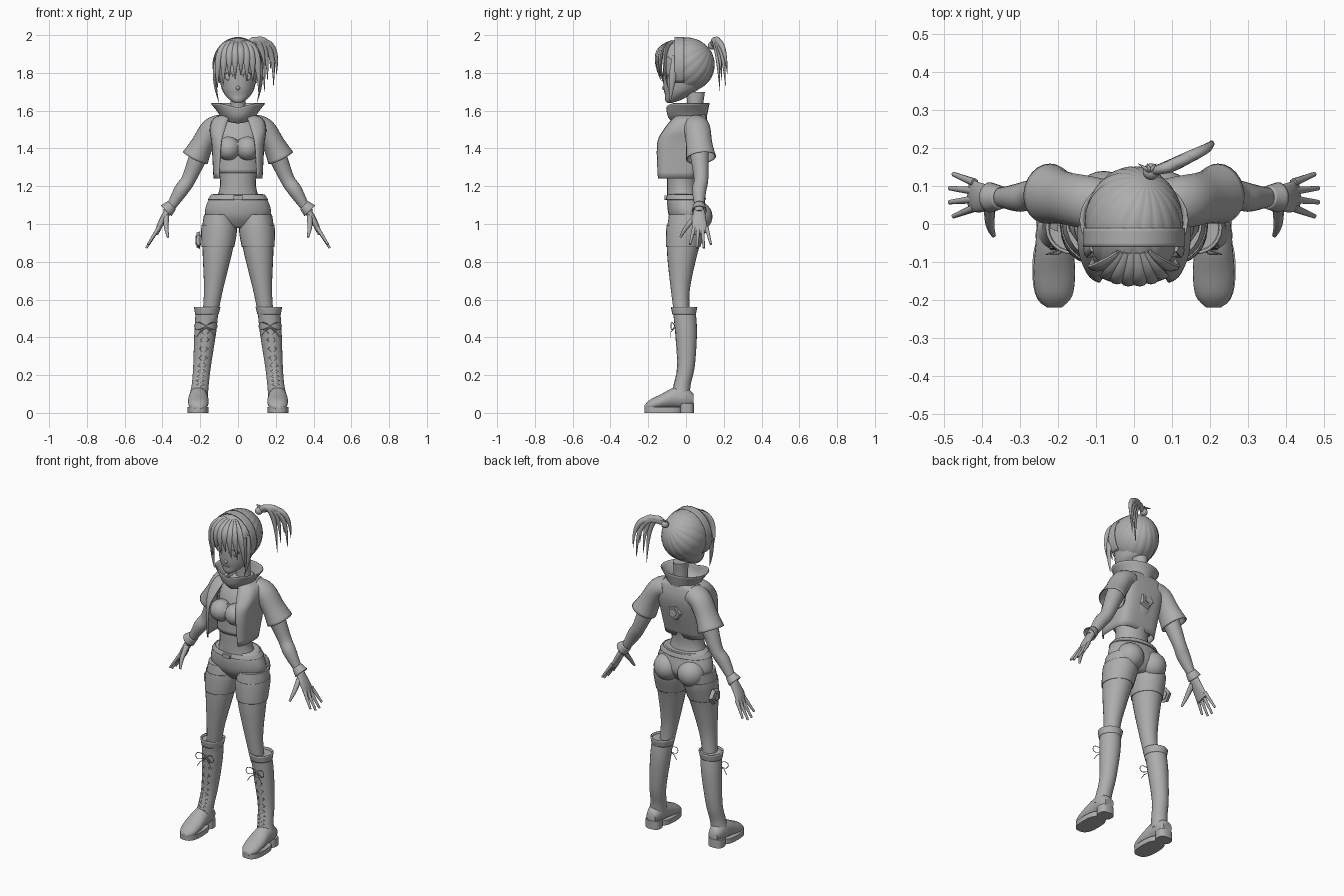
import bpy, bmesh, math
from mathutils import Vector, Matrix

if "Cube" in bpy.data.objects:
    bpy.data.objects.remove(bpy.data.objects["Cube"])

GREY = (.42, .42, .42, 1)
clay = bpy.data.materials.new("plain_grey")
clay.use_nodes = True
clay.diffuse_color = GREY
clay.node_tree.nodes["Principled BSDF"].inputs["Base Color"].default_value = GREY
X, Y, Z = Matrix.Identity(3)


def place(name, data, mirror):
    data.materials.append(clay)
    ob = bpy.data.objects.new(name, data)
    bpy.context.collection.objects.link(ob)
    if mirror:
        ob.modifiers.new("mirror", "MIRROR")
    return ob


def finish(name, bm, mirror=False, thick=0, keep=None):
    if keep:
        lost = [v for v in bm.verts if not keep(v.co)]
        bmesh.ops.delete(bm, geom=lost, context="VERTS")
    bmesh.ops.recalc_face_normals(bm, faces=bm.faces)
    for face in bm.faces:
        face.smooth = True
    mesh = bpy.data.meshes.new(name)
    bm.to_mesh(mesh)
    bm.free()
    mesh.set_sharp_from_angle(angle=1)
    ob = place(name, mesh, mirror)
    if thick:
        ob.modifiers.new("thickness", "SOLIDIFY").thickness = thick


def resample(rows, steps=4):
    """Smooth curve through rows of numbers; a missing last radius repeats the one before."""
    rows = [(*row, row[-1])[:5] for row in rows]
    padded = [rows[0], *rows, rows[-1]]
    result = []
    for before, start, end, after in zip(padded, rows, rows[1:], padded[3:]):
        for step in range(steps):
            t = step / steps
            row = []
            for o, a, b, c in zip(before, start, end, after):
                leave, arrive, gap = (b - o) / 2, (c - a) / 2, b - a
                bend = 3 * gap - 2 * leave - arrive
                row.append(a + t * (leave + t * (bend + t * (leave + arrive - 2 * gap))))
            result.append(row)
    return result + [rows[-1]]


def bridge(bm, loops, closed):
    count = len(loops[0])
    for low, high in zip(loops, loops[1:]):
        for k in range(count if closed else count - 1):
            n = (k + 1) % count
            bm.faces.new((low[k], low[n], high[n], high[k]))


def loft(name, rings, along=Y, axis=None, power=1, mirror=False, thick=0, seg=24, warp=None, keep=None):
    """Skin rings of (x, y, z, radius across, radius along); a thickness leaves the ends open."""
    bm, loops = bmesh.new(), []
    rings = resample(rings)
    centres = [Vector(ring[:3]) for ring in rings]
    for i, (*_, across, depth) in enumerate(rings):
        path = axis or (centres[min(i + 1, len(rings) - 1)] - centres[max(i - 1, 0)]).normalized()
        side = path.cross(along).normalized()
        other = side.cross(path)
        loop = []
        for k in range(seg):
            c, s = (math.copysign(abs(q) ** power, q)
                    for q in (math.cos(math.tau * k / seg), math.sin(math.tau * k / seg)))
            co = centres[i] + side * across * c + other * depth * s
            if warp:
                warp(co)
            loop.append(bm.verts.new(co))
        loops.append(loop)
    bridge(bm, loops, True)
    if not thick:
        bm.faces.new(loops[0])
        bm.faces.new(loops[-1])
    finish(name, bm, mirror, thick, keep)


def tower(name, *rings, **options):
    """Centred upright loft from rings of (y, z, half width, half depth)."""
    loft(name, [(0, *ring) for ring in rings], axis=Z, **options)


def ball(name, centre, radius, squash=1, mirror=False):
    bm = bmesh.new()
    shape = Matrix.Translation(centre) @ Matrix.Diagonal((radius, radius * squash, radius, 1))
    bmesh.ops.create_uvsphere(bm, u_segments=24, v_segments=16, radius=1, matrix=shape)
    finish(name, bm, mirror)


def strand(name, root, bend, tip, width, depth, mirror=False):
    """Tapered lock of hair along a quadratic curve."""
    root, bend, tip = Vector(root), Vector(bend), Vector(tip)
    rings = []
    for i in range(7):
        t = i / 6
        taper = max(.04, (1 - t ** 2.5) * min(1, .6 + t))
        rings.append((*root.lerp(bend, t).lerp(bend.lerp(tip, t), t), width * taper, depth * taper))
    loft(name, rings, mirror=mirror, seg=8)


def cord(name, points, radius, mirror=True):
    curve = bpy.data.curves.new(name, "CURVE")
    curve.dimensions, curve.bevel_depth, curve.bevel_resolution = "3D", radius, 1
    spline = curve.splines.new("POLY")
    spline.points.add(len(points) - 1)
    for point, co in zip(spline.points, points):
        point.co = (*co, 1)
    place(name, curve, mirror)


def pentagon(name, centre, turn):
    bm = bmesh.new()
    for size, depth in ((.05, .02), (.03, .03)):
        bmesh.ops.create_cone(bm, cap_ends=True, segments=5, radius1=size, radius2=size * .8, depth=depth,
                              matrix=Matrix.Translation(centre) @ turn)
    finish(name, bm)


# Torso, cropped top and neck
tower("torso", (-.01, 1.1, .13, .09), (-.02, 1.2, .095, .08), (-.01, 1.33, .11, .09),
      (.01, 1.42, .12, .09), (.03, 1.5, .12, .08), (.06, 1.58, .05, .05))
tower("crop_top", (-.02, 1.27, .11, .08), (0, 1.38, .12, .1), (.01, 1.45, .13, .1), thick=.004)
ball("bust", (.05, -.09, 1.4), .063, mirror=True)
tower("neck", (.06, 1.53, .05, .05), (.05, 1.6, .04, .04), (.05, 1.7, .04, .05))

# Open cropped jacket, boxy in section: height, opening, half width, front, back
bm, rows = bmesh.new(), []
for z, opening, width, front, back in resample((
        (1.24, .1, .13, -.16, .06), (1.42, .09, .14, -.16, .11), (1.5, .07, .15, -.12, .12),
        (1.56, .05, .13, -.07, .11), (1.58, .04, .07, -.04, .1))):
    first = math.asin((opening / width) ** 2)
    row = []
    for k in range(17):
        angle = first + (math.pi - first) * k / 16
        reach = math.copysign(math.sqrt(abs(math.cos(angle))), math.cos(angle))
        row.append(bm.verts.new((width * math.sqrt(abs(math.sin(angle))),
                                 (front + back) / 2 - (back - front) / 2 * reach, z)))
    rows.append(row)
bridge(bm, rows, False)
finish("jacket", bm, True, .005)
loft("sleeve", [(.09, .05, 1.52, .06, .07), (.14, .06, 1.5, .06, .07), (.19, .07, 1.42, .06, .07),
                (.226, .08, 1.35, .073, .08)], mirror=True, thick=.005)


def dip_front(co):
    co.z -= .25 * max(0, -co.y) * max(0, 1 - abs(co.x) / .1)


tower("collar", (.02, 1.55, .08, .08), (.01, 1.59, .1, .1), (.01, 1.64, .14, .11), thick=.005, warp=dip_front)
quarter = math.pi / 2
pentagon("back_emblem", (0, .11, 1.41), Matrix.Rotation(-quarter, 4, "X") @ Matrix.Rotation(quarter, 4, "Z"))

# Arms, cuffs and hands
loft("arm", [(.14, .06, 1.5, .05), (.2, .07, 1.38, .05), (.26, .08, 1.24, .038), (.3, .07, 1.18, .038),
             (.35, .07, 1.1, .026), (.38, .07, 1.06, .022)], mirror=True)
loft("cuff", [(.35, .07, 1.1, .03), (.38, .07, 1.07, .04)], mirror=True, thick=.005)
loft("palm", [(.37, .07, 1.07, .02, .03), (.41, .07, 1, .016, .04), (.43, .08, .95, .01, .04)], mirror=True)
for i in range(4):
    spread = i - 1.5
    drop = .01 * spread ** 2
    loft(f"finger_{i + 1}", [(.42, .076 + .022 * spread, .98, .011),
                             (.487 - drop / 2, .076 + .037 * spread, .87 + drop, .006)], mirror=True, seg=10)
loft("thumb", [(.38, .05, 1.04, .016), (.38, 0, .98, .012), (.37, -.03, .93, .006)], mirror=True, seg=10)

# Trousers, belt and thigh pouch
tower("hips", (.01, .98, .07, .06), (.01, 1.04, .17, .1), (0, 1.12, .16, .1), (0, 1.16, .13, .09))
ball("seat", (.08, .06, 1.04), .08, mirror=True)
thigh = [(.1, .01, 1.05, .08, .1), (.1, 0, .97, .09, .1), (.11, -.02, .84, .077, .08),
         (.13, -.03, .65, .05, .05), (.15, -.02, .5, .04, .04)]
loft("thigh", thigh, axis=Z, mirror=True)
loft("thigh_band", [(x, y, z, across + .005, depth + .005) for x, y, z, across, depth in resample(thigh)
                    if .87 < z < 1], axis=Z, mirror=True, thick=.004)
tower("belt", (0, 1.13, .16, .107), (0, 1.155, .143, .1), thick=.006)
loft("buckle", [(0, y, 1.14, .012, .024) for y in (-.09, -.115)], along=X, power=.3)
pentagon("thigh_pouch", (-.21, .02, .915), Matrix.Rotation(-quarter, 4, "Y"))

# Laced boots
boot = [(.163, -.01, .55, .06), (.173, 0, .43, .058), (.19, 0, .25, .047), (.2, -.02, .15, .045), (.21, -.03, .08, .05)]
loft("boot_shaft", boot, axis=Z, mirror=True)
loft("boot_cuff", [(.165, -.01, .52, .062), (.163, -.01, .56, .07)], axis=Z, mirror=True, thick=.008)
loft("boot_foot", [(.21, .04, .07, .03, .03), (.21, 0, .08, .055, .045), (.21, -.06, .08, .056, .05),
                   (.21, -.13, .06, .04, .055), (.21, -.19, .04, .03, .047), (.21, -.22, .03, .01, .02)],
     along=X, axis=-Y, mirror=True)
for name, y, width, depth, top in (("boot_sole", -.12, .056, .1, .03), ("boot_heel", .005, .046, .038, .05)):
    loft(name, [(.212, y, z, width, depth) for z in (0, top)], axis=Z, power=.75, mirror=True)
for side in (-1, 1):
    cord("boot_lace", [(x + side * .022 * (-1) ** i, y - depth * .94, z)
                       for i, (x, y, z, across, depth) in enumerate(resample(boot)) if z < .46], .003)
    cord("lace_tail", [(.17, -.06, .45), (.17 + side * .03, -.08, .43), (.17 + side * .05, -.08, .4)], .002)
turns = [math.tau * k / 24 for k in range(25)]
cord("lace_bow", [(.17 + .06 * math.cos(a), -.06 - .02 * abs(math.cos(a)), .46 + .02 * math.sin(2 * a))
                  for a in turns], .002)

# Head and face
tower("head", (-.09, 1.64, .014, .01), (-.07, 1.655, .04, .04), (-.045, 1.685, .07, .067), (-.02, 1.73, .09, .1),
      (0, 1.85, .11, .12), (0, 1.92, .09, .1), (0, 1.96, .04, .05))
ball("nose", (0, -.117, 1.72), .011, mirror=False)
ball("eye", (.05, -.102, 1.78), .02, squash=.4, mirror=True)
lash = [(.05 + .025 * math.cos(a), 1.782 + .018 * math.sin(a)) for a in turns[:13]]
cord("upper_lash", [(x, -.01 - .115 * math.sqrt(1 - (x / .11) ** 2), z) for x, z in lash], .003)
cord("mouth", [(x, -.112, 1.69) for x in (-.02, .02)], .002, mirror=False)

# Hair cap with grooves running to the ponytail root
bm = bmesh.new()
bmesh.ops.create_uvsphere(bm, u_segments=96, v_segments=32, radius=1)
turn = Vector((.25, .75, .6)).to_track_quat("Z", "Y").to_matrix()
for v in bm.verts:
    groove = .025 * abs(math.cos(9 * math.atan2(v.co.y, v.co.x))) ** 12 * v.co.xy.length
    x, y, z = turn @ v.co * (1 - groove)
    v.co = (x * .13, y * .152, z * .145 + 1.843)
finish("hair_cap", bm, keep=lambda co: co.y > -.04 or co.z > 1.87)
loft("headband", [(0, y, 1.84, .15, .135) for y in (-.06, -.01)], along=X, axis=Y, thick=.006, seg=48,
     keep=lambda co: co.z > 1.74)
for i in range(8):
    x = .031 * (i - 3.5)
    bulge = math.sqrt(1 - (x / .135) ** 2)
    strand(f"fringe_{i + 1}", (x * .35, -.075, 1.96), (x * 1.1, -.07 - .125 * bulge, 1.93),
           (x, -.02 - .118 * bulge, 1.79 - 6 * x * x - .02 * (i % 2)), .026, .014)
strand("side_lock", (.11, -.06, 1.89), (.14, -.07, 1.78), (.1, -.085, 1.64), .012, .022, mirror=True)

# Ponytail
root = (.045, .138, 1.945)
ball("hair_tie", root, .022)
for i in range(5):
    strand(f"ponytail_{i + 1}", root, (.14 + .02 * i, .16 + .01 * i, 2.06 - .01 * i),
           (.14 + .016 * i, .18 + .01 * i, 1.7 + .03 * (i * 2 % 5)), .022, .018)
for i in range(3):
    strand(f"hair_tuft_{i + 1}", root, (.04, .14, 1.98), (.01 + .025 * i, .16, 1.97), .007, .007)
